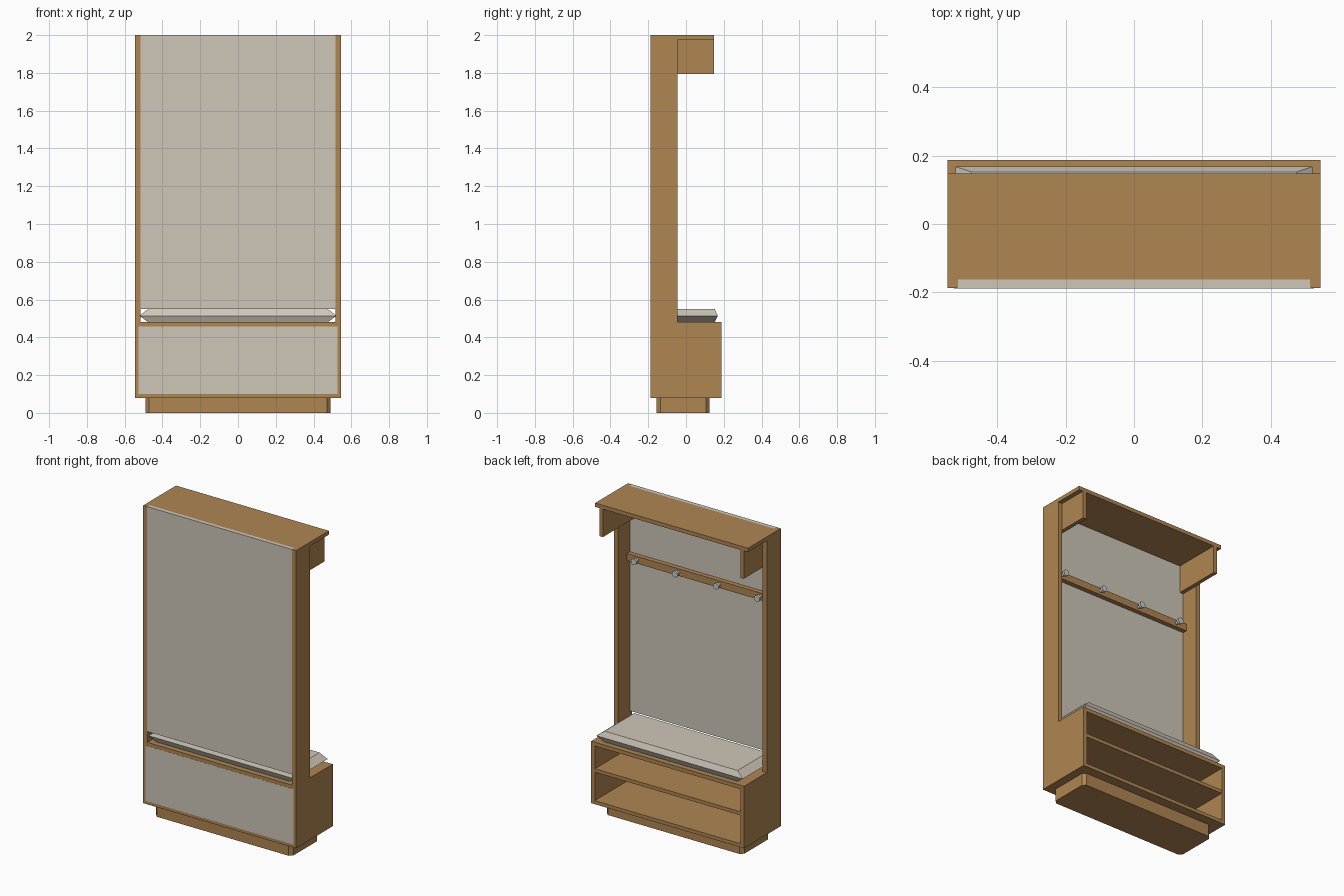
import bpy, bmesh, math

if "Cube" in bpy.data.objects:
    bpy.data.objects.remove(bpy.data.objects["Cube"])


def material(name, rgb):
    m = bpy.data.materials.new(name)
    m.diffuse_color = (*rgb, 1)
    m.use_nodes = True
    m.node_tree.nodes["Principled BSDF"].inputs["Base Color"].default_value = m.diffuse_color
    return m


wood = material("oak_wood", (0.43, 0.24, 0.085))
fabric = material("warm_grey_panel", (0.62, 0.565, 0.48))
metal = material("pale_metal", (0.60, 0.60, 0.59))


def finish(name, bm, mat):
    bmesh.ops.recalc_face_normals(bm, faces=bm.faces)
    me = bpy.data.meshes.new(name)
    bm.to_mesh(me)
    bm.free()
    me.materials.append(mat)
    ob = bpy.data.objects.new(name, me)
    bpy.context.collection.objects.link(ob)
    return ob


def box(name, x, y, z, mat=wood):
    bm = bmesh.new()
    bmesh.ops.create_cube(bm, size=1)
    for v in bm.verts:
        v.co = [(r[0] + r[1]) / 2 + c * (r[1] - r[0]) for c, r in zip(v.co, (x, y, z))]
    return finish(name, bm, mat)


def loft(name, rings, mat):
    """Closed solid through rings of equal point count."""
    bm = bmesh.new()
    vs = [[bm.verts.new(p) for p in r] for r in rings]
    n = len(vs[0])
    for a, b in zip(vs, vs[1:]):
        for i in range(n):
            j = (i + 1) % n
            bm.faces.new((a[i], a[j], b[j], b[i]))
    bm.faces.new(vs[0])
    bm.faces.new(vs[-1])
    return finish(name, bm, mat)


def rect(hx, hy, z):
    return [(-hx, -hy, z), (hx, -hy, z), (hx, hy, z), (-hx, hy, z)]


W, D = 0.545, 0.187       # half width, half depth
BACK = -0.163             # inner face of the back panels

# Sides: tall posts, shoe cabinet walls and shelf brackets
for s, side in ((-1, "left"), (1, "right")):
    def span(a, b):
        return sorted((s * a, s * b))
    box(side + "_post", span(0.515, W), (-D, -0.045), (0.48, 2.0))
    box(side + "_cabinet_wall", span(0.52, W), (-D, D), (0.08, 0.48))
    box(side + "_shelf_bracket", span(0.49, 0.515), (BACK, 0.147), (1.795, 1.975))

# Shoe cabinet boards
box("cabinet_floor", (-0.52, 0.52), (-D, D), (0.08, 0.103))
box("cabinet_top", (-0.52, 0.52), (-D, D), (0.455, 0.48))
box("cabinet_shelf", (-0.52, 0.52), (BACK, D - 0.002), (0.285, 0.308))
box("cabinet_back", (-0.527, 0.527), (-D - 0.001, BACK), (0.10, 0.457), fabric)

# Upper back panel and hat shelf
box("upper_back", (-0.517, 0.517), (-D - 0.001, BACK), (0.55, 2.0), fabric)
box("hat_shelf", (-W, W), (BACK, 0.147), (1.975, 2.0))

# Plinth with cut corners
hx, hy, c, oy = 0.49, 0.14, 0.02, -0.015
outline = [(hx - c, -hy), (hx, -hy + c), (hx, hy - c), (hx - c, hy),
           (-hx + c, hy), (-hx, hy - c), (-hx, -hy + c), (-hx + c, -hy)]
loft("plinth", [[(x, y + oy, z) for x, y in outline] for z in (0, 0.08)], wood)

# Seat cushion with pointed edges
loft("seat_cushion", [rect(0.475, 0.152, 0.48), rect(0.522, 0.168, 0.514),
                      rect(0.475, 0.152, 0.55)], fabric)

# Coat rail with four knobs
box("coat_rail", (-0.515, 0.515), (BACK, -0.133), (1.53, 1.576))
for i in range(4):
    x = -0.44 + i * 0.88 / 3
    rings = [[(x + r * math.cos(a * math.pi / 6), y, 1.555 + r * math.sin(a * math.pi / 6))
              for a in range(12)]
             for y, r in ((-0.134, 0.010), (-0.112, 0.010), (-0.110, 0.020), (-0.094, 0.020))]
    loft("coat_knob_%d" % (i + 1), rings, metal)
